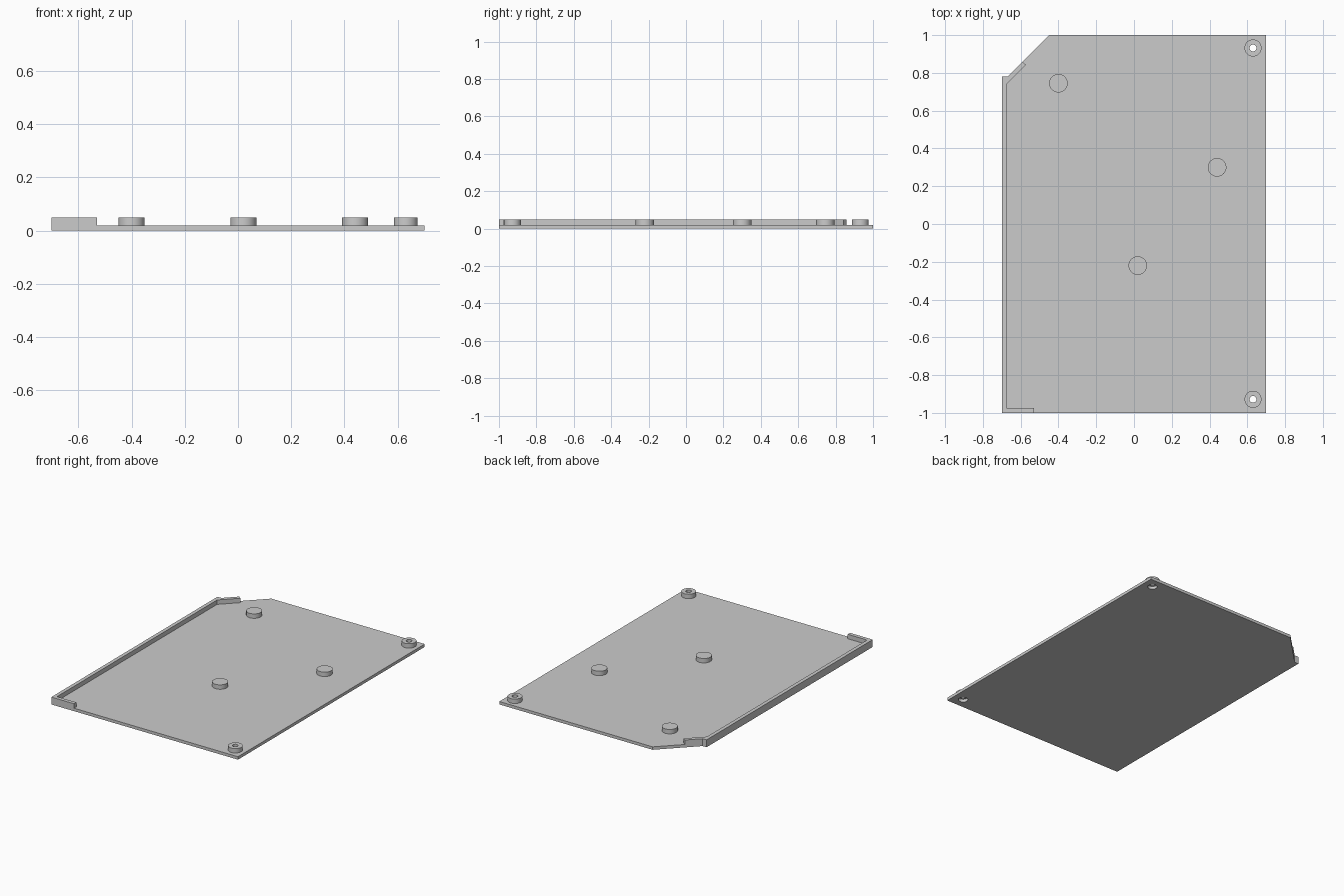
import bpy, bmesh, math

if "Cube" in bpy.data.objects:
    bpy.data.objects.remove(bpy.data.objects["Cube"])

BASE_TOP, RIM_TOP = 0.02, 0.05
grey = bpy.data.materials.new("plain grey")
grey.use_nodes = True
grey.diffuse_color = (0.6, 0.6, 0.6, 1)
grey.node_tree.nodes["Principled BSDF"].inputs["Base Color"].default_value = (0.6, 0.6, 0.6, 1)


def finish(name, bm):
    bmesh.ops.recalc_face_normals(bm, faces=bm.faces)
    mesh = bpy.data.meshes.new(name)
    bm.to_mesh(mesh)
    bm.free()
    mesh.materials.append(grey)
    obj = bpy.data.objects.new(name, mesh)
    bpy.context.collection.objects.link(obj)
    return obj


def prism(name, outline, z0, z1):
    bm = bmesh.new()
    face = bm.faces.new([bm.verts.new((x, y, z0)) for x, y in outline])
    grown = bmesh.ops.extrude_face_region(bm, geom=[face])["geom"]
    verts = [v for v in grown if isinstance(v, bmesh.types.BMVert)]
    bmesh.ops.translate(bm, verts=verts, vec=(0, 0, z1 - z0))
    return finish(name, bm)


def lathe(name, profile, x, y):
    """Revolve a closed or axis-ending (radius, height) profile."""
    bm = bmesh.new()
    verts = [bm.verts.new((r, 0, z)) for r, z in profile]
    edges = [bm.edges.new(pair) for pair in zip(verts, verts[1:])]
    bmesh.ops.spin(bm, geom=verts + edges, cent=(0, 0, 0), axis=(0, 0, 1),
                   angle=math.tau, steps=40)
    bmesh.ops.remove_doubles(bm, verts=bm.verts, dist=1e-5)
    obj = finish(name, bm)
    obj.location = (x, y, 0)
    bpy.ops.object.select_all(action="DESELECT")
    obj.select_set(True)
    bpy.context.view_layer.objects.active = obj
    bpy.ops.object.shade_smooth_by_angle(angle=math.radians(40))
    return obj


# Base plate with one clipped corner
plate = prism("base_plate", [(-0.7, -1), (0.7, -1), (0.7, 1), (-0.45, 1),
                             (-0.67, 0.78), (-0.7, 0.78)], 0, BASE_TOP)

# Raised rim along the side, wrapping round both corners
prism("side_rim", [(-0.7, -1), (-0.53, -1), (-0.53, -0.975), (-0.675, -0.975),
                   (-0.675, 0.74), (-0.572, 0.843), (-0.592, 0.858),
                   (-0.67, 0.78), (-0.7, 0.78)], BASE_TOP, RIM_TOP)

# Solid support studs
for i, (x, y) in enumerate([(-0.4, 0.745), (0.44, 0.3), (0.02, -0.22)], 1):
    lathe(f"support_stud_{i}", [(0, BASE_TOP), (0.049, BASE_TOP),
                                (0.049, RIM_TOP), (0, RIM_TOP)], x, y)

# Hollow screw bosses above wider holes through the plate
for label, y in (("back", 0.932), ("front", -0.928)):
    lathe(f"{label}_screw_boss", [(0.018, BASE_TOP), (0.045, BASE_TOP), (0.045, RIM_TOP),
                                  (0.018, RIM_TOP), (0.018, BASE_TOP)], 0.63, y)
    cutter = lathe(f"{label}_hole_cutter", [(0, -0.1), (0.03, -0.1), (0.03, 0.1), (0, 0.1)], 0.63, y)
    cutter.hide_render = True
    cutter.hide_set(True)
    cut = plate.modifiers.new(f"{label}_hole", "BOOLEAN")
    cut.operation, cut.solver, cut.object = "DIFFERENCE", "EXACT", cutter
